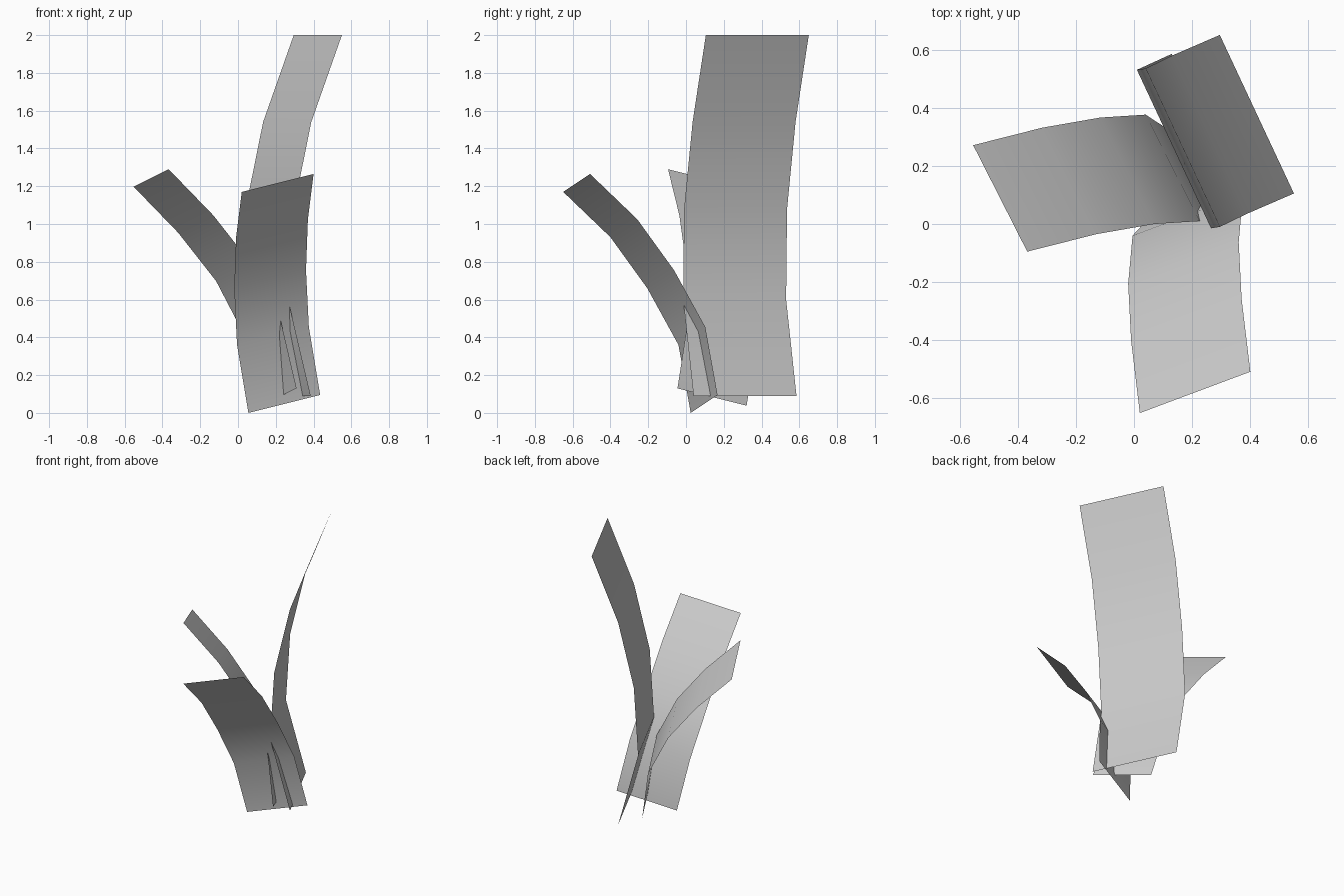
import bpy
import bmesh
from mathutils import Vector

cube = bpy.data.objects.get("Cube")
if cube:
    bpy.data.objects.remove(cube, do_unlink=True)

# Single plain grey for every blade
grey = bpy.data.materials.new("light_grey")
grey.use_nodes = True
colour = (0.6, 0.6, 0.6, 1)
grey.diffuse_color = colour
grey.node_tree.nodes["Principled BSDF"].inputs["Base Color"].default_value = colour


def blade(name, edge, width):
    """Sweep a straight width vector along a bent edge to make a thin strip."""
    bm = bmesh.new()
    across = Vector(width)
    rows = [(bm.verts.new(p), bm.verts.new(Vector(p) + across)) for p in edge]
    for (a, b), (c, d) in zip(rows, rows[1:]):
        bm.faces.new((a, b, d, c)).smooth = True
    bm.normal_update()
    # Keep the upper side of the leaning blade as its outside
    if sum(f.normal.z for f in bm.faces) < 0:
        bmesh.ops.reverse_faces(bm, faces=bm.faces[:])
    mesh = bpy.data.meshes.new(name)
    bm.to_mesh(mesh)
    bm.free()
    mesh.materials.append(grey)
    obj = bpy.data.objects.new(name, mesh)
    bpy.context.collection.objects.link(obj)
    return obj


# Tall blade, leaning to the left
blade("tall_blade",
      [(0.385, 0.04, 0.09), (0.265, -0.015, 0.6), (0.295, -0.01, 1.08),
       (0.388, 0.035, 1.54), (0.55, 0.105, 2.0)],
      (-0.255, 0.545, 0))

# Wide blade, bending forward
blade("front_blade",
      [(0.055, 0.025, 0), (-0.005, -0.04, 0.36), (-0.02, -0.205, 0.66),
       (-0.01, -0.4, 0.93), (0.02, -0.65, 1.17)],
      (0.38, 0.142, 0.095))

# Short blade, bending to the right
blade("side_blade",
      [(0.31, -0.045, 0.13), (0.226, 0.01, 0.49), (0.07, 0, 0.79),
       (-0.13, -0.035, 1.045), (-0.367, -0.095, 1.29)],
      (-0.186, 0.366, -0.092))
